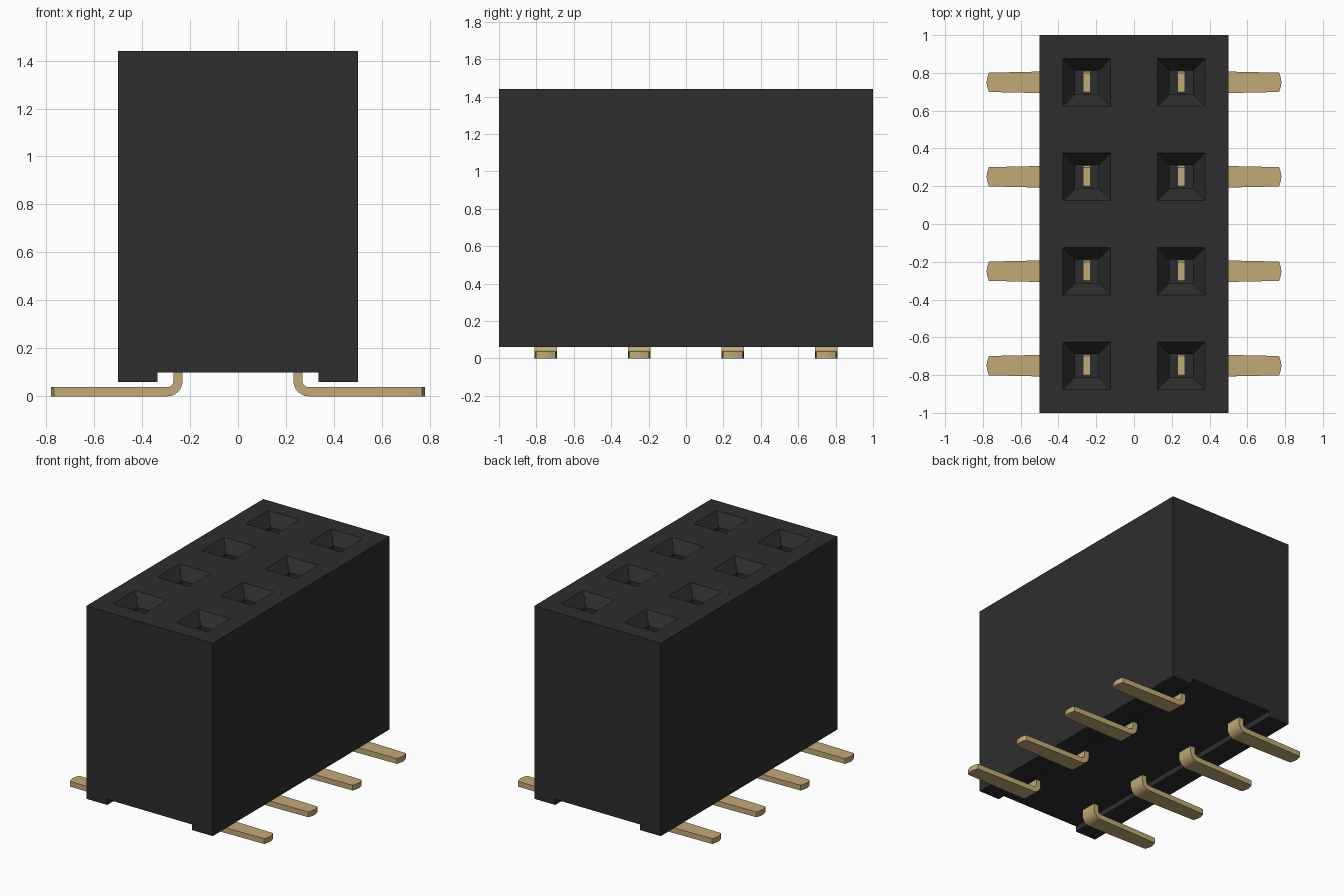
import bpy, bmesh, math
from mathutils import Vector

cube = bpy.data.objects.get("Cube")
if cube:
    bpy.data.objects.remove(cube, do_unlink=True)


def material(name, rgb):
    m = bpy.data.materials.new(name)
    m.use_nodes = True
    m.diffuse_color = (*rgb, 1)
    bsdf = next(n for n in m.node_tree.nodes if n.type == 'BSDF_PRINCIPLED')
    bsdf.inputs["Base Color"].default_value = (*rgb, 1)
    return m


black = material("black plastic", (0.027, 0.027, 0.027))
gold = material("gold metal", (0.54, 0.40, 0.18))


def make_object(name, bm, mat):
    bmesh.ops.recalc_face_normals(bm, faces=bm.faces)
    me = bpy.data.meshes.new(name)
    bm.to_mesh(me)
    bm.free()
    me.materials.append(mat)
    ob = bpy.data.objects.new(name, me)
    bpy.context.collection.objects.link(ob)
    return ob


def loft(bm, rings):
    """Skin equal-sized rings of points and cap both ends."""
    rows = [[bm.verts.new(p) for p in r] for r in rings]
    n = len(rows[0])
    for a, b in zip(rows, rows[1:]):
        for i in range(n):
            j = (i + 1) % n
            bm.faces.new((a[i], a[j], b[j], b[i]))
    bm.faces.new(rows[0])
    bm.faces.new(rows[-1])


ROWS = (-0.75, -0.25, 0.25, 0.75)
TOP = 1.44

# Housing: block with a channel along its underside
profile = [(-0.5, 0.06), (-0.335, 0.06), (-0.335, 0.10), (0.335, 0.10),
           (0.335, 0.06), (0.5, 0.06), (0.5, TOP), (-0.5, TOP)]
bm = bmesh.new()
loft(bm, [[(x, y, z) for x, z in profile] for y in (-1, 1)])
housing = make_object("housing", bm, black)

# Sockets: funnel mouth above a square shaft
bm = bmesh.new()
for cx in (-0.25, 0.25):
    for cy in ROWS:
        rings = []
        for h, z in ((0.145, TOP + 0.0128), (0.0625, TOP - 0.08), (0.0625, 0.5)):
            if z > TOP:                      # extend the funnel slope above the top face
                h = 0.125 + 0.0625 * (z - TOP) / 0.08
            rings.append([(cx + sx * h, cy + sy * h, z)
                          for sx, sy in ((-1, -1), (1, -1), (1, 1), (-1, 1))])
        loft(bm, rings)
cutter = make_object("socket_cutter", bm, black)
cutter.hide_render = True
mod = housing.modifiers.new("sockets", 'BOOLEAN')
mod.operation = 'DIFFERENCE'
mod.solver = 'EXACT'
mod.object = cutter
bpy.context.view_layer.objects.active = housing
bpy.ops.object.modifier_apply(modifier=mod.name)
bpy.data.objects.remove(cutter, do_unlink=True)

# Pin path: (x, z, path direction, half width) from blade top to foot tip
T, R = 0.019, 0.045
stations = [(0.25, 1.0, -90, 0.05), (0.25, 0.985, -90, 0.06)]
for k in range(7):
    a = math.radians(180 + 15 * k)
    stations.append((0.25 + R + R * math.cos(a), T + R + R * math.sin(a),
                     -90 + 15 * k, 0.06))
stations += [(0.5, T, 0, 0.057), (0.768, T, 0, 0.051), (0.774, T, 0, 0.034),
             (0.778, T, 0, 0.017), (0.78, T, 0, 0.005)]


def make_pin(name, side, cy):
    rings = []
    for x, z, ang, w in stations:
        a = math.radians(ang)
        n = Vector((-math.sin(a), 0, math.cos(a))) * T
        c = Vector((x, cy, z))
        ring = [c + n * s + Vector((0, w * t, 0))
                for s, t in ((-1, -1), (1, -1), (1, 1), (-1, 1))]
        rings.append([(side * p.x, p.y, p.z) for p in ring])
    bm = bmesh.new()
    loft(bm, rings)
    pin = make_object(name, bm, gold)
    bpy.ops.object.select_all(action='DESELECT')
    pin.select_set(True)
    bpy.context.view_layer.objects.active = pin
    bpy.ops.object.shade_smooth_by_angle(angle=math.radians(30))


for side, label in ((1, "left"), (-1, "right")):
    for i, cy in enumerate(ROWS, 1):
        make_pin(f"{label}_pin_{i}", side, cy)
